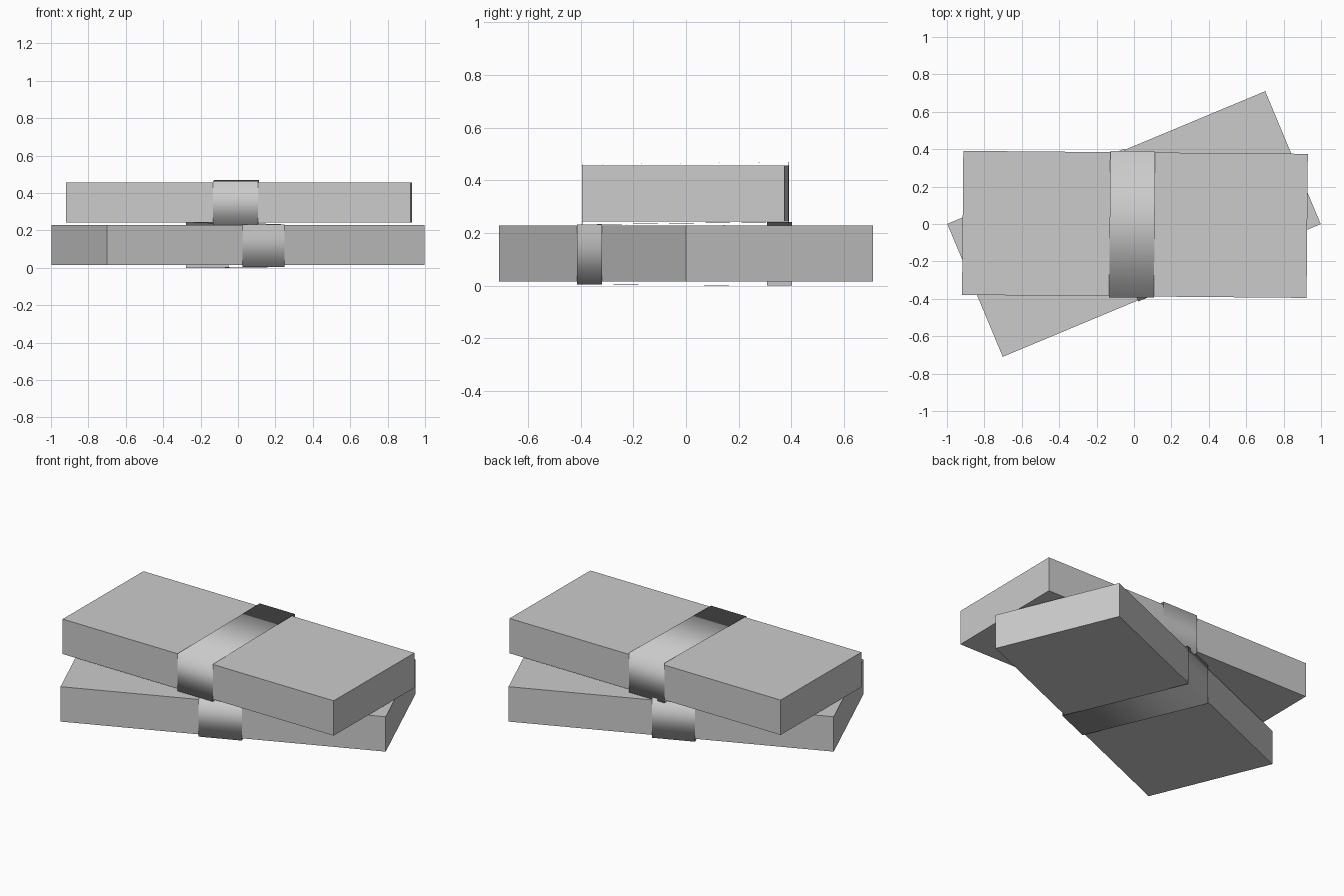
import bpy, bmesh, math

if "Cube" in bpy.data.objects:
    bpy.data.objects.remove(bpy.data.objects["Cube"])

L, W, H = 1.842, 0.77, 0.213   # stack length, width, height


def make_object(name, bm, loc, angle):
    bmesh.ops.recalc_face_normals(bm, faces=bm.faces)
    me = bpy.data.meshes.new(name)
    bm.to_mesh(me)
    bm.free()
    ob = bpy.data.objects.new(name, me)
    ob.location = loc
    ob.rotation_euler.z = math.radians(angle)
    bpy.context.collection.objects.link(ob)
    return ob


def banded_stack(prefix, x, y, z, angle, band_x, band_w):
    # flat-sided paper stack
    bm = bmesh.new()
    bmesh.ops.create_cube(bm, size=1)
    bmesh.ops.scale(bm, vec=(L, W, H), verts=bm.verts)
    bmesh.ops.translate(bm, vec=(0, 0, H / 2), verts=bm.verts)
    make_object(prefix + "_stack", bm, (x, y, z), angle)

    # paper band wrapped around the stack, slightly loose towards the back
    profile = [(-0.391, -0.011), (0.391, -0.015), (0.391, H + 0.014), (-0.391, H + 0.004)]
    bm = bmesh.new()
    rings = [[bm.verts.new((band_x + s * band_w / 2, py, pz)) for py, pz in profile]
             for s in (-1, 1)]
    for i in range(4):
        j = (i + 1) % 4
        bm.faces.new((rings[0][i], rings[1][i], rings[1][j], rings[0][j]))
    for f in bm.faces:
        f.smooth = True
    make_object(prefix + "_band", bm, (x, y, z), angle)


banded_stack("lower", 0, 0, 0.015, 22.65, -0.015, 0.245)
banded_stack("upper", 0.005, -0.002, 0.243, -0.5, -0.015, 0.24)
